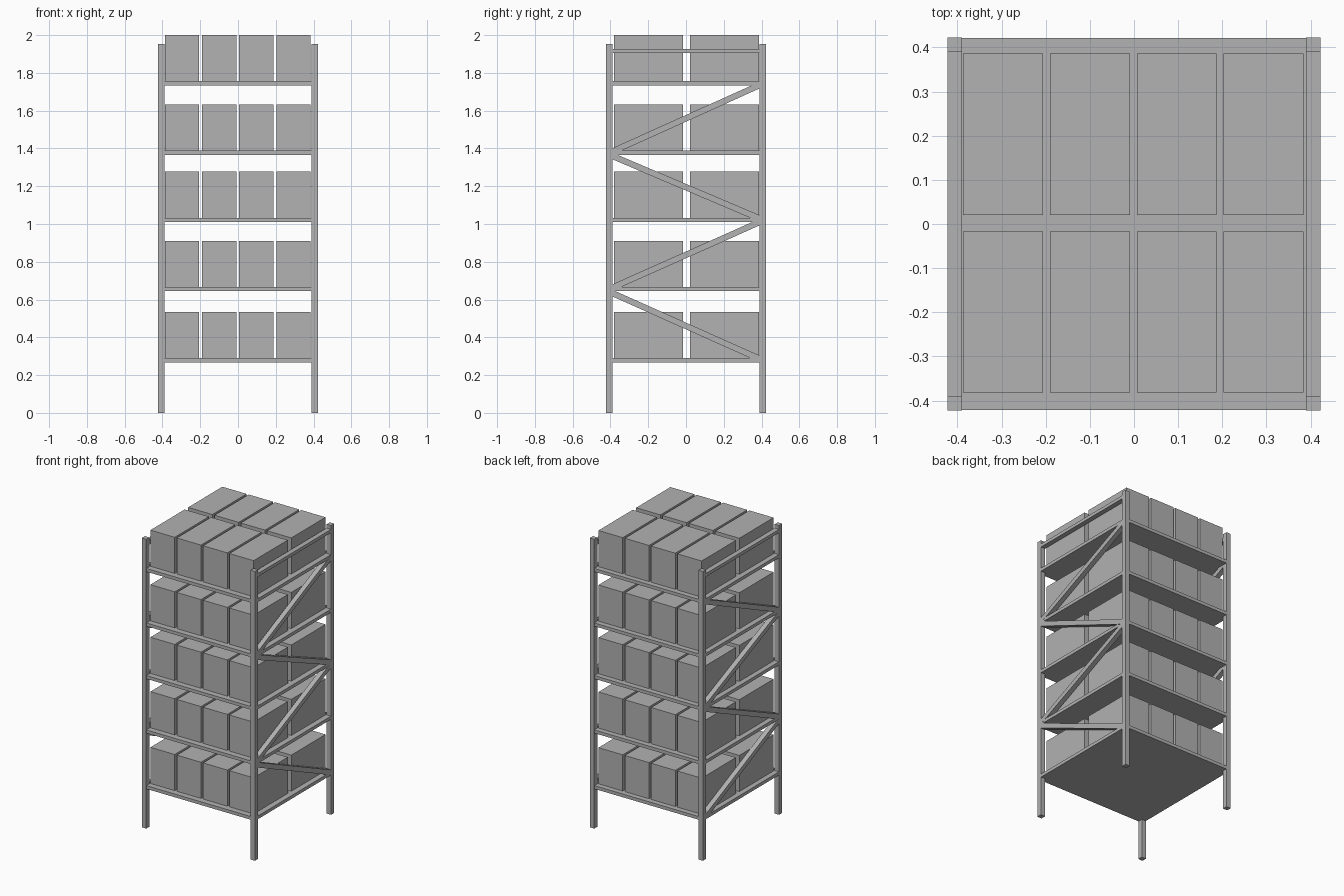
import bpy
import bmesh

cube = bpy.data.objects.get("Cube")
if cube:
    bpy.data.objects.remove(cube, do_unlink=True)

# One plain grey for the whole rack
grey = bpy.data.materials.new("grey")
grey.use_nodes = True
colour = (0.445, 0.445, 0.445, 1)
grey.diffuse_color = colour
grey.node_tree.nodes["Principled BSDF"].inputs["Base Color"].default_value = colour

HALF = 0.4225          # outer half width
POST = 0.033           # post section
INNER = HALF - POST
POST_TOP = 1.953
SHELF_THICK = 0.022
BOX = (0.181, 0.365, 0.244)
SHELF_TOPS = [0.29, 0.666, 1.033, 1.388, 1.756]


def prism(name, outline, x0, x1):
    """Extrude a (y, z) outline from x0 to x1."""
    bm = bmesh.new()
    face = bm.faces.new([bm.verts.new((x0, y, z)) for y, z in outline])
    out = bmesh.ops.extrude_face_region(bm, geom=[face])
    verts = [v for v in out["geom"] if isinstance(v, bmesh.types.BMVert)]
    bmesh.ops.translate(bm, verts=verts, vec=(x1 - x0, 0, 0))
    bmesh.ops.recalc_face_normals(bm, faces=bm.faces)
    mesh = bpy.data.meshes.new(name)
    bm.to_mesh(mesh)
    bm.free()
    mesh.materials.append(grey)
    obj = bpy.data.objects.new(name, mesh)
    bpy.context.collection.objects.link(obj)
    return obj


def block(name, x0, x1, y0, y1, z0, z1):
    return prism(name, [(y0, z0), (y1, z0), (y1, z1), (y0, z1)], x0, x1)


# Corner posts
for sx, side in ((1, "left"), (-1, "right")):
    for sy, end in ((-1, "front"), (1, "back")):
        xs = sorted((sx * INNER, sx * HALF))
        ys = sorted((sy * INNER, sy * HALF))
        block(f"{end}_{side}_post", *xs, *ys, 0, POST_TOP)

# Shelves, a hair inside the post faces, with their boxes
edge = HALF - 0.001
for level, top in enumerate(SHELF_TOPS, 1):
    block(f"shelf_{level}", -edge, edge, -edge, edge, top - SHELF_THICK, top)
    for col in range(4):
        cx = (col - 1.5) * 0.1965 - 0.0015
        for row, cy in (("front", -0.199), ("back", 0.203)):
            block(f"box_{level}_{row}_{col + 1}",
                  cx - BOX[0] / 2, cx + BOX[0] / 2,
                  cy - BOX[1] / 2, cy + BOX[1] / 2, top, top + BOX[2])

# Zigzag side braces (front height, back height) and top side rails
BRACES = [(0.634, 0.286), (0.663, 1.01), (1.36, 1.029), (1.384, 1.735)]
h = 0.0175
for sx, side in ((1, "left"), (-1, "right")):
    xs = sorted((sx * INNER, sx * HALF))
    for i, (zf, zb) in enumerate(BRACES, 1):
        prism(f"{side}_brace_{i}",
              [(-INNER, zf - h), (INNER, zb - h), (INNER, zb + h), (-INNER, zf + h)], *xs)
    block(f"{side}_top_rail", *xs, -INNER, INNER, 1.905, 1.927)
